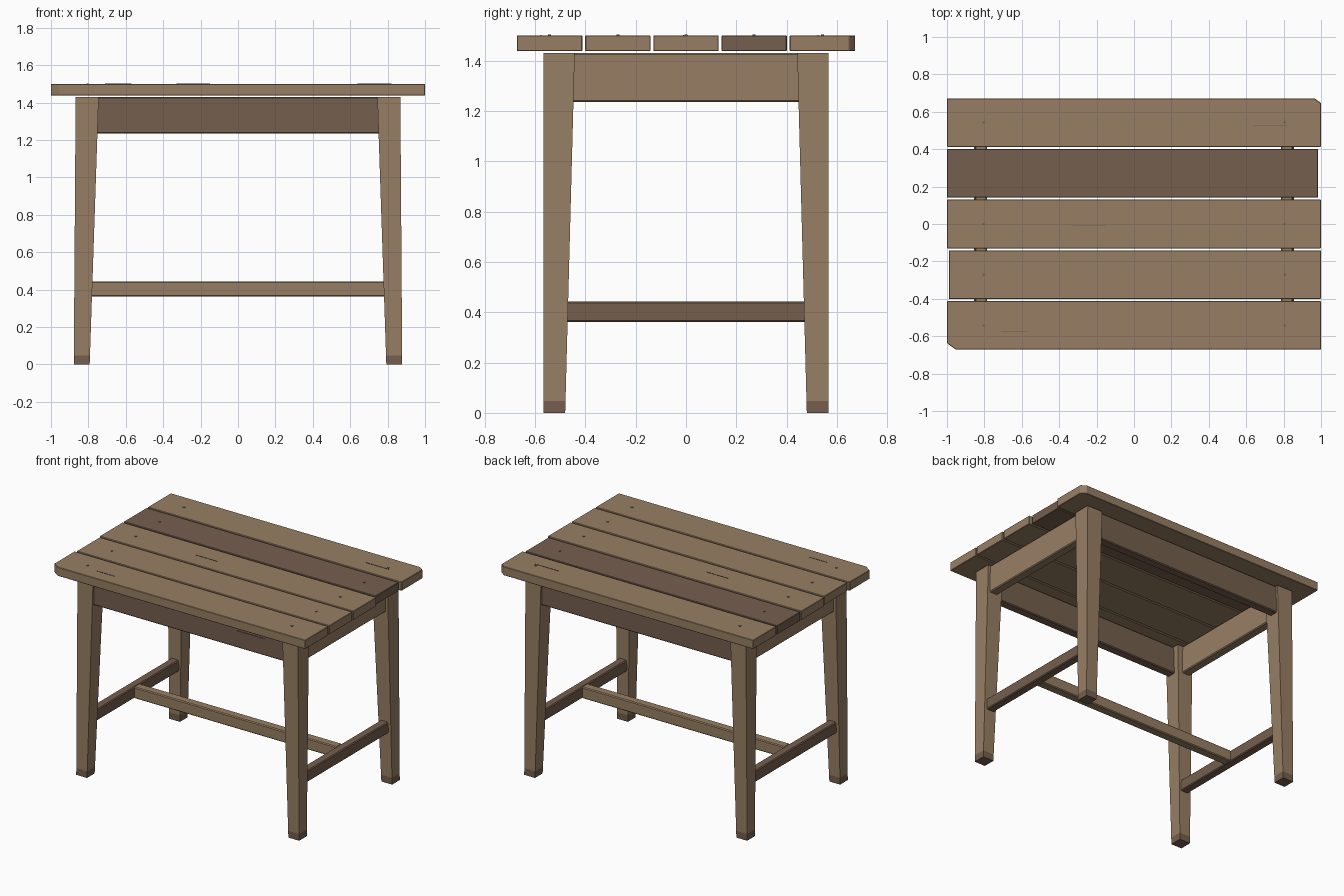
import bpy, bmesh
from mathutils import Vector

cube = bpy.data.objects.get("Cube")
if cube:
    bpy.data.objects.remove(cube, do_unlink=True)


def material(name, rgb):
    m = bpy.data.materials.new(name)
    m.use_nodes = True
    m.diffuse_color = (*rgb, 1)
    m.node_tree.nodes["Principled BSDF"].inputs["Base Color"].default_value = (*rgb, 1)
    return m


LIGHT = material("light_wood", (0.31, 0.212, 0.127))
DARK = material("dark_wood", (0.178, 0.114, 0.076))


def loft(name, bottom, top, z0, z1, mat, bevel=0):
    """Solid between two outlines with matching point counts."""
    bm = bmesh.new()
    low = [bm.verts.new((x, y, z0)) for x, y in bottom]
    high = [bm.verts.new((x, y, z1)) for x, y in top]
    bm.faces.new(low)
    bm.faces.new(high)
    n = len(low)
    for i in range(n):
        j = (i + 1) % n
        bm.faces.new((low[i], low[j], high[j], high[i]))
    bmesh.ops.recalc_face_normals(bm, faces=bm.faces)
    me = bpy.data.meshes.new(name)
    bm.to_mesh(me)
    bm.free()
    me.materials.append(mat)
    ob = bpy.data.objects.new(name, me)
    bpy.context.collection.objects.link(ob)
    if bevel:
        mod = ob.modifiers.new("eased_edges", 'BEVEL')
        mod.width = bevel
        mod.segments = 1
    return ob


def rect(x0, x1, y0, y1):
    return [(x0, y0), (x1, y0), (x1, y1), (x0, y1)]


def box(name, xs, ys, zs, mat, bevel=0):
    r = rect(*xs, *ys)
    return loft(name, r, r, *zs, mat, bevel)


# Table top: five boards, two with a clipped corner
TOP = (1.437, 1.5)
BOARD = 0.26
for i in range(5):
    y = (i - 2) * 0.271
    x0 = -0.99 if i == 1 else -1
    x1 = 0.985 if i == 3 else 1
    outline = rect(x0, x1, y - BOARD / 2, y + BOARD / 2)
    if i == 0:
        x, yy = outline[0]
        outline[0:1] = [(x, yy + 0.035), (x + 0.048, yy)]
    if i == 4:
        x, yy = outline[2]
        outline[2:3] = [(x, yy - 0.025), (x - 0.035, yy)]
    loft(f"top_board_{i + 1}", outline, outline, *TOP,
         DARK if i == 3 else LIGHT, 0.003)
    # Pegs fixing each board
    for side in (-1, 1):
        px = side * 0.805
        box(f"peg_{i + 1}_{'left' if side > 0 else 'right'}",
            (px - 0.006, px + 0.006), (y - 0.006, y + 0.006), (1.49, 1.503), DARK)

# Fine cracks in the boards
for i, (x0, x1, y) in enumerate([(-0.71, -0.57, -0.576), (-0.33, -0.15, -0.01),
                                 (0.64, 0.82, 0.525)]):
    box(f"crack_{i + 1}", (x0, x1), (y - 0.002, y + 0.002), (1.495, 1.502), DARK)

# Tapered legs with dark feet
RAIL = (1.235, 1.43)
FOOT = 0.048
for sx in (-1, 1):
    for sy in (-1, 1):
        def section(z):
            t = z / RAIL[1]
            xo, xi = 0.878 - 0.01 * t, 0.793 - 0.048 * t
            yo, yi = 0.566, 0.48 - 0.038 * t
            return rect(sx * xi, sx * xo, sy * yi, sy * yo)
        tag = f"{'front' if sy < 0 else 'back'}_{'left' if sx > 0 else 'right'}"
        loft(f"{tag}_leg", section(FOOT), section(RAIL[1]), FOOT, RAIL[1], LIGHT)
        loft(f"{tag}_foot", section(0), section(FOOT), 0, FOOT, DARK)

# Aprons under the top
for s, n in ((-1, "front"), (1, "back")):
    y = s * 0.518
    box(f"{n}_apron", (-0.765, 0.765), (y - 0.032, y + 0.032), RAIL, DARK, 0.006)
for s, n in ((-1, "right"), (1, "left")):
    x = s * 0.818
    box(f"{n}_apron", (x - 0.032, x + 0.032), (-0.46, 0.46), RAIL, LIGHT, 0.006)

# Plate on the front apron
box("front_plate", (0.38, 0.595), (-0.554, -0.548), (1.306, 1.357), DARK)

# H-shaped stretcher
BAR = (0.362, 0.443)
for s, n in ((-1, "right"), (1, "left")):
    x = s * 0.825
    box(f"{n}_stretcher", (x - 0.03, x + 0.03), (-0.49, 0.49), BAR, DARK, 0.006)
box("long_stretcher", (-0.8, 0.8), (-0.032, 0.032), BAR, LIGHT, 0.006)
